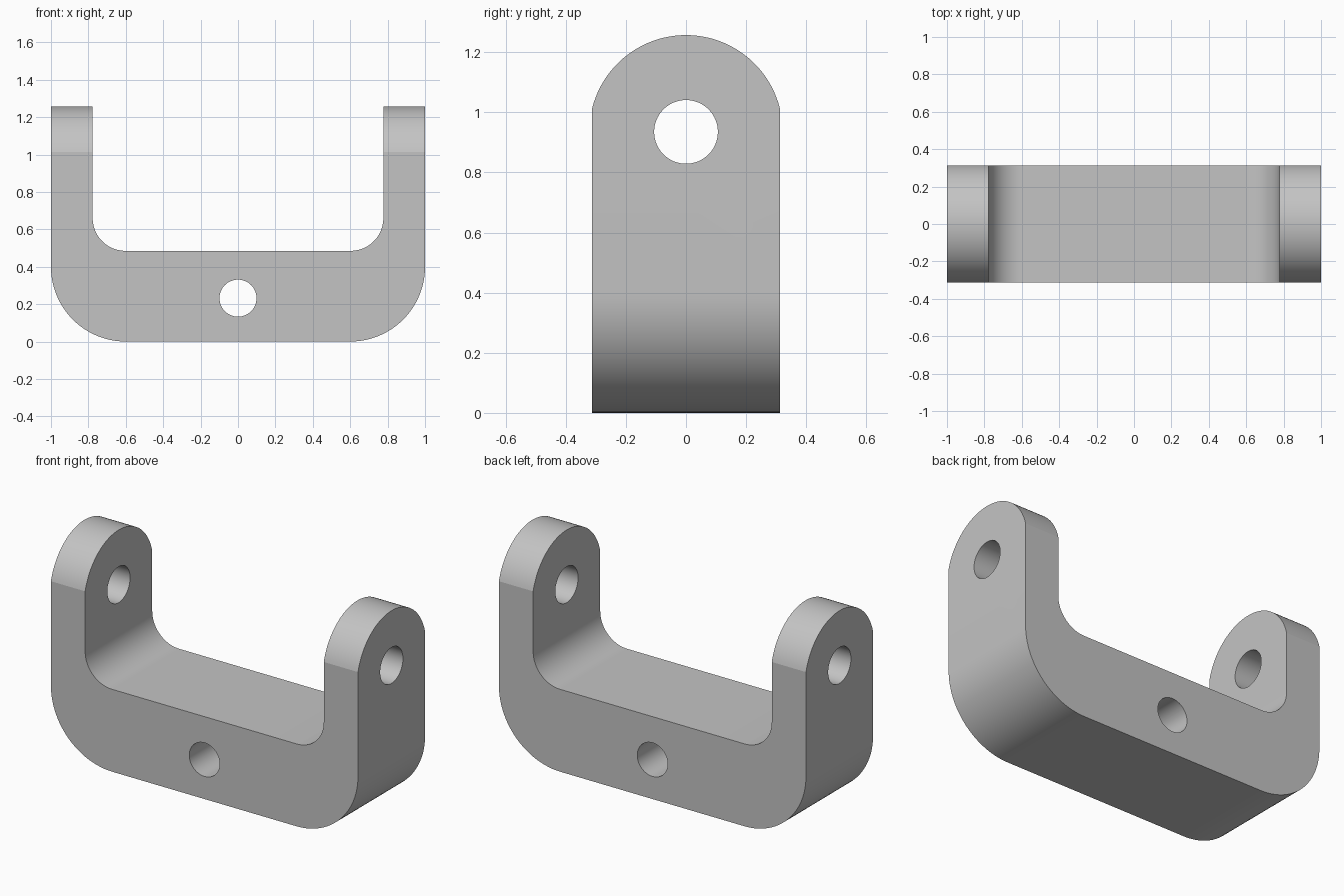
import bpy
import bmesh
from math import sin, cos, radians, asin, degrees
from mathutils import Vector

if "Cube" in bpy.data.objects:
    bpy.data.objects.remove(bpy.data.objects["Cube"], do_unlink=True)

DEPTH = 0.312          # half depth of the bracket
TOP = 1.257            # top of the ears
PIN_Z = 0.935          # height of the ear holes
EAR_R = TOP - PIN_Z

grey = bpy.data.materials.new("plain grey")
grey.use_nodes = True
colour = (0.55, 0.55, 0.55, 1)
grey.diffuse_color = colour
grey.node_tree.nodes["Principled BSDF"].inputs["Base Color"].default_value = colour


def arc(cx, cz, r, start, end, steps=24):
    angles = [radians(start + (end - start) * i / steps) for i in range(steps + 1)]
    return [(cx + r * cos(a), cz + r * sin(a)) for a in angles]


def prism(name, outline, axis, half):
    """Extrude a closed (u, z) outline along x or y, centred on the origin."""
    bm = bmesh.new()
    along = Vector((1, 0, 0)) if axis == "x" else Vector((0, 1, 0))
    across = Vector((0, 1, 0)) if axis == "x" else Vector((1, 0, 0))
    verts = [bm.verts.new(across * u + Vector((0, 0, z)) - along * half) for u, z in outline]
    face = bm.faces.new(verts)
    out = bmesh.ops.extrude_face_region(bm, geom=[face])
    moved = [g for g in out["geom"] if isinstance(g, bmesh.types.BMVert)]
    bmesh.ops.translate(bm, verts=moved, vec=along * half * 2)
    bmesh.ops.recalc_face_normals(bm, faces=bm.faces)
    mesh = bpy.data.meshes.new(name)
    bm.to_mesh(mesh)
    bm.free()
    mesh.materials.append(grey)
    obj = bpy.data.objects.new(name, mesh)
    bpy.context.collection.objects.link(obj)
    return obj


def combine(target, tool, operation):
    tool.hide_render = True
    mod = target.modifiers.new(operation.lower(), "BOOLEAN")
    mod.operation = operation
    mod.solver = "EXACT"
    mod.object = tool
    bpy.context.view_layer.objects.active = target
    bpy.ops.object.modifier_apply(modifier=mod.name)
    bpy.data.objects.remove(tool, do_unlink=True)


# U-shaped body: right half of the outline, then its mirror
half_u = (arc(0.6, 0.4, 0.4, -90, 0) + [(1, TOP + 0.1), (0.777, TOP + 0.1)]
          + arc(0.602, 0.66, 0.175, 0, -90))
bracket = prism("u_bracket", half_u + [(-x, z) for x, z in reversed(half_u)], "y", DEPTH)

# Rounded ear tops, slightly wider in radius than the body
edge = degrees(asin((EAR_R ** 2 - DEPTH ** 2) ** 0.5 / EAR_R))
ear = [(-DEPTH, -0.1), (DEPTH, -0.1)] + arc(0, PIN_Z, EAR_R, edge, 180 - edge, 48)
# Keep the flat sides of the trimming shape clear of the body sides
ear = [(u * (1 + 1e-5), z) for u, z in ear]
combine(bracket, prism("ear_trim", ear, "x", 1.2), "INTERSECT")

# Pin hole through both ears and bolt hole through the base
combine(bracket, prism("pin_hole", arc(0, PIN_Z, 0.106, 0, 354.375, 63), "x", 1.2), "DIFFERENCE")
combine(bracket, prism("bolt_hole", arc(0, 0.232, 0.099, 0, 354.375, 63), "y", 0.6), "DIFFERENCE")

# Smooth curves, sharp rims
bpy.ops.object.select_all(action="DESELECT")
bracket.select_set(True)
bpy.context.view_layer.objects.active = bracket
bpy.ops.object.shade_smooth_by_angle(angle=radians(12))
